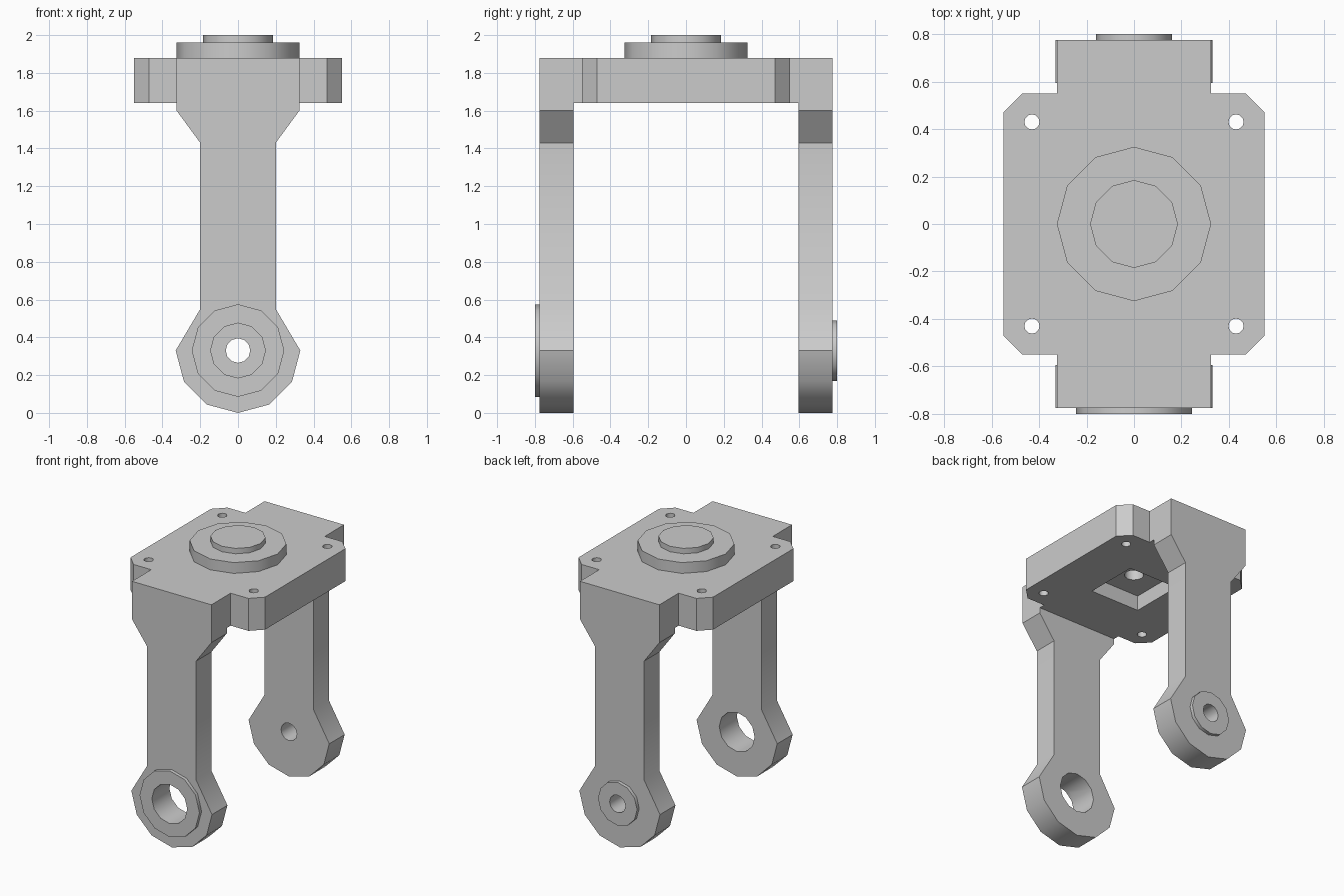
import bpy
import bmesh
from math import sin, cos, pi, radians
from mathutils import Vector

if "Cube" in bpy.data.objects:
    bpy.data.objects.remove(bpy.data.objects["Cube"])

grey = bpy.data.materials.new("plain grey")
grey.use_nodes = True
grey.diffuse_color = (0.6, 0.6, 0.6, 1)
grey.node_tree.nodes["Principled BSDF"].inputs["Base Color"].default_value = grey.diffuse_color

PIVOT = 0.33           # height of the pivot axis
ARM_IN, ARM_OUT = 0.595, 0.775
PLATE_LOW, PLATE_TOP = 1.64, 1.88


def prism(name, outline, axis, low, high):
    """Extrude a flat outline along y (outline in x, z) or z (outline in x, y)."""
    def place(p, d):
        return Vector((p[0], d, p[1])) if axis == "y" else Vector((p[0], p[1], d))
    bm = bmesh.new()
    face = bm.faces.new([bm.verts.new(place(p, low)) for p in outline])
    new = bmesh.ops.extrude_face_region(bm, geom=[face])["geom"]
    shift = place((0, 0), high - low)
    bmesh.ops.translate(bm, vec=shift, verts=[v for v in new if isinstance(v, bmesh.types.BMVert)])
    bmesh.ops.recalc_face_normals(bm, faces=bm.faces)
    mesh = bpy.data.meshes.new(name)
    bm.to_mesh(mesh)
    bm.free()
    mesh.materials.append(grey)
    obj = bpy.data.objects.new(name, mesh)
    bpy.context.collection.objects.link(obj)
    return obj


def ring(radius, x=0, y=0, sides=12):
    return [(x + radius * cos(2 * pi * i / sides), y + radius * sin(2 * pi * i / sides))
            for i in range(sides)]


def mirrored(half):
    """Complete a right-hand outline with its mirror image."""
    return half + [(-x, y) for x, y in reversed(half) if x > 0]


def select(obj):
    bpy.ops.object.select_all(action="DESELECT")
    obj.select_set(True)
    bpy.context.view_layer.objects.active = obj


def combine(obj, other, operation):
    select(obj)
    mod = obj.modifiers.new("combine", "BOOLEAN")
    mod.operation, mod.object, mod.solver = operation, other, "EXACT"
    bpy.ops.object.modifier_apply(modifier=mod.name)
    bpy.data.objects.remove(other)


def finish(obj):
    # Merge coplanar faces, then smooth the round sides
    bm = bmesh.new()
    bm.from_mesh(obj.data)
    bmesh.ops.remove_doubles(bm, verts=bm.verts, dist=0.0005)
    bmesh.ops.dissolve_limit(bm, angle_limit=radians(1), verts=bm.verts, edges=bm.edges)
    bm.to_mesh(obj.data)
    bm.free()
    select(obj)
    bpy.ops.object.shade_smooth_by_angle(angle=radians(31))


# Plate with chamfered corners and a tab over each arm
half = [(0.325, -ARM_OUT), (0.325, -0.55), (0.47, -0.55), (0.55, -0.47)]
half += [(x, -y) for x, y in reversed(half)]
frame = prism("fork_frame", mirrored(half), "z", PLATE_LOW, PLATE_TOP)

# Two arms with flared tops and round ends
eye = [(0.33 * sin(a), PIVOT - 0.33 * cos(a)) for a in (pi * i / 6 for i in range(4))]
arm = eye + [(0.2, 0.55), (0.2, 1.43), (0.325, 1.6), (0.325, PLATE_TOP)]
for side in (-1, 1):
    low, high = sorted((side * ARM_IN, side * ARM_OUT))
    combine(frame, prism("arm", mirrored(arm), "y", low, high), "UNION")

# Corner screw holes
for x in (-0.43, 0.43):
    for y in (-0.43, 0.43):
        combine(frame, prism("cutter", ring(0.032, x, y), "z", 1.5, 2), "DIFFERENCE")

# Square pocket and centre bore under the plate
square = [(-0.2, -0.2), (0.2, -0.2), (0.2, 0.2), (-0.2, 0.2)]
combine(frame, prism("cutter", square, "z", 1.5, 1.75), "DIFFERENCE")
combine(frame, prism("cutter", ring(0.065), "z", 1.7, 2), "DIFFERENCE")

# Swivel boss on the top
base = prism("swivel_base", ring(0.325), "z", PLATE_TOP, 1.96)
combine(base, prism("cutter", ring(0.065), "z", 1.7, 1.94), "DIFFERENCE")
finish(base)
finish(prism("swivel_cap", ring(0.185), "z", 1.96, 2))

# Pivot collars on the outer faces, bored through the arms
for name, side, outer, bore in (("front_collar", -1, 0.245, 0.145),
                                ("back_collar", 1, 0.16, 0.065)):
    low, high = sorted((side * ARM_OUT, side * 0.8))
    collar = prism(name, ring(outer, 0, PIVOT), "y", low, high)
    low, high = sorted((side * 0.5, side * 0.9))
    for part in (collar, frame):
        combine(part, prism("cutter", ring(bore, 0, PIVOT), "y", low, high), "DIFFERENCE")
    finish(collar)
finish(frame)
